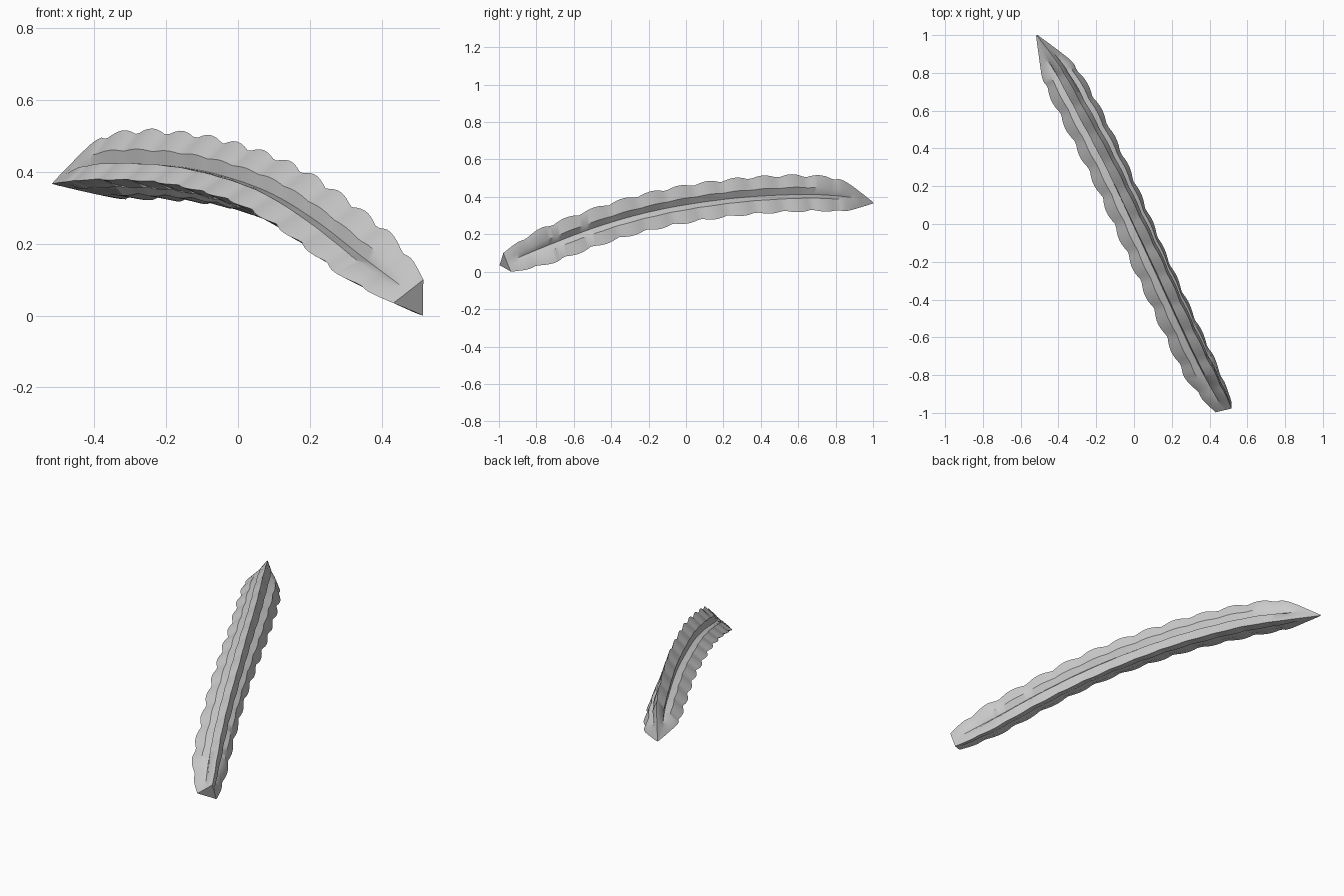
import bpy, bmesh, math
from mathutils import Vector

if "Cube" in bpy.data.objects:
    bpy.data.objects.remove(bpy.data.objects["Cube"], do_unlink=True)

# Centre line of the arched stem, cut end first, pointed tip last
PATH = [Vector(p) for p in (
    (.488, -.97, .037), (.365, -.75, .128), (.245, -.5, .222), (.13, -.25, .296),
    (.015, 0, .345), (-.125, .3, .381), (-.28, .6, .394), (-.39, .8, .386),
    (-.515, 1, .36))]
# Rib reach along the stem as (y, radius)
REACH = [(-.97, .063), (-.93, .076), (-.88, .093), (-.75, .114), (0, .116),
         (.6, .117), (.8, .108), (.9, .062), (1, .004)]
RINGS = 104
BUMP = .148


def on_path(u):
    """Smooth point on the centre line, u from 0 to 1."""
    f = u * (len(PATH) - 1)
    i = min(int(f), len(PATH) - 2)
    t = f - i
    b, c = PATH[i], PATH[i + 1]
    a = PATH[i - 1] if i > 0 else 2 * b - c
    d = PATH[i + 2] if i + 2 < len(PATH) else 2 * c - b
    return b + .5 * t * ((c - a) + t * ((2 * a - 5 * b + 4 * c - d)
                                        + t * (3 * (b - c) + d - a)))


def reach(y):
    for (y0, r0), (y1, r1) in zip(REACH, REACH[1:]):
        if y <= y1:
            return r0 + (r1 - r0) * max(0, (y - y0) / (y1 - y0))
    return REACH[-1][1]


def section(u, y):
    """Three puffy ribs around a narrow core, as (angle, radius) pairs."""
    r = reach(y)
    wave = abs(math.sin(math.pi * (y + .85) / BUMP))
    fade = min(1, r / .1) ** 2
    puff = 1 + fade * (.15 * wave - .11)
    shoulder = .55 * r * (1 + fade * (.1 * wave - .05))
    core = min(.5 * r, .031)
    # The ribs twist a little towards the tip
    late = min(1, max(0, (u - .4) / .35))
    twist = 11 * late
    ribs = [70 + twist, 190 - 7 * min(1, 6 * u) + .8 * twist, 310 + twist]
    lengths = [1, 1, 1 + .08 * late]
    for i, (angle, length) in enumerate(zip(ribs, lengths)):
        following = ribs[i + 1] if i < 2 else ribs[0] + 360
        yield angle - 32, shoulder * length
        yield angle, r * puff * length
        yield angle + 32, shoulder * length
        yield (angle + following) / 2, core


# Ribbed stem skinned from rings along the centre line
bm = bmesh.new()
rings = []
for k in range(RINGS + 1):
    u = k / RINGS
    centre = on_path(u)
    axis = (on_path(min(1, u + .01)) - on_path(max(0, u - .01))).normalized()
    side = axis.cross(Vector((0, 0, 1))).normalized()
    up = side.cross(axis)
    ring = []
    for angle, r in section(u, centre.y):
        a = math.radians(angle)
        ring.append(bm.verts.new(centre + r * (math.cos(a) * side + math.sin(a) * up)))
    rings.append(ring)
for lower, upper in zip(rings, rings[1:]):
    n = len(lower)
    for i in range(n):
        j = (i + 1) % n
        bm.faces.new((lower[i], lower[j], upper[j], upper[i]))
# Flat cut end and tiny tip cap
bm.faces.new(rings[0][::-1])
bm.faces.new(rings[-1])
bmesh.ops.recalc_face_normals(bm, faces=bm.faces)

# Rest the lowest rib on the floor
floor = min(v.co.z for v in bm.verts)
bmesh.ops.translate(bm, verts=bm.verts, vec=(0, 0, -floor))

mesh = bpy.data.meshes.new("ribbed_stem")
bm.to_mesh(mesh)
bm.free()
stem = bpy.data.objects.new("ribbed_stem", mesh)
bpy.context.collection.objects.link(stem)

# Plain grey finish
grey = bpy.data.materials.new("light_grey")
grey.use_nodes = True
colour = (.6, .6, .6, 1)
grey.diffuse_color = colour
grey.node_tree.nodes["Principled BSDF"].inputs["Base Color"].default_value = colour
mesh.materials.append(grey)

bpy.ops.object.select_all(action="DESELECT")
stem.select_set(True)
bpy.context.view_layer.objects.active = stem
bpy.ops.object.shade_smooth_by_angle(angle=math.radians(40))
